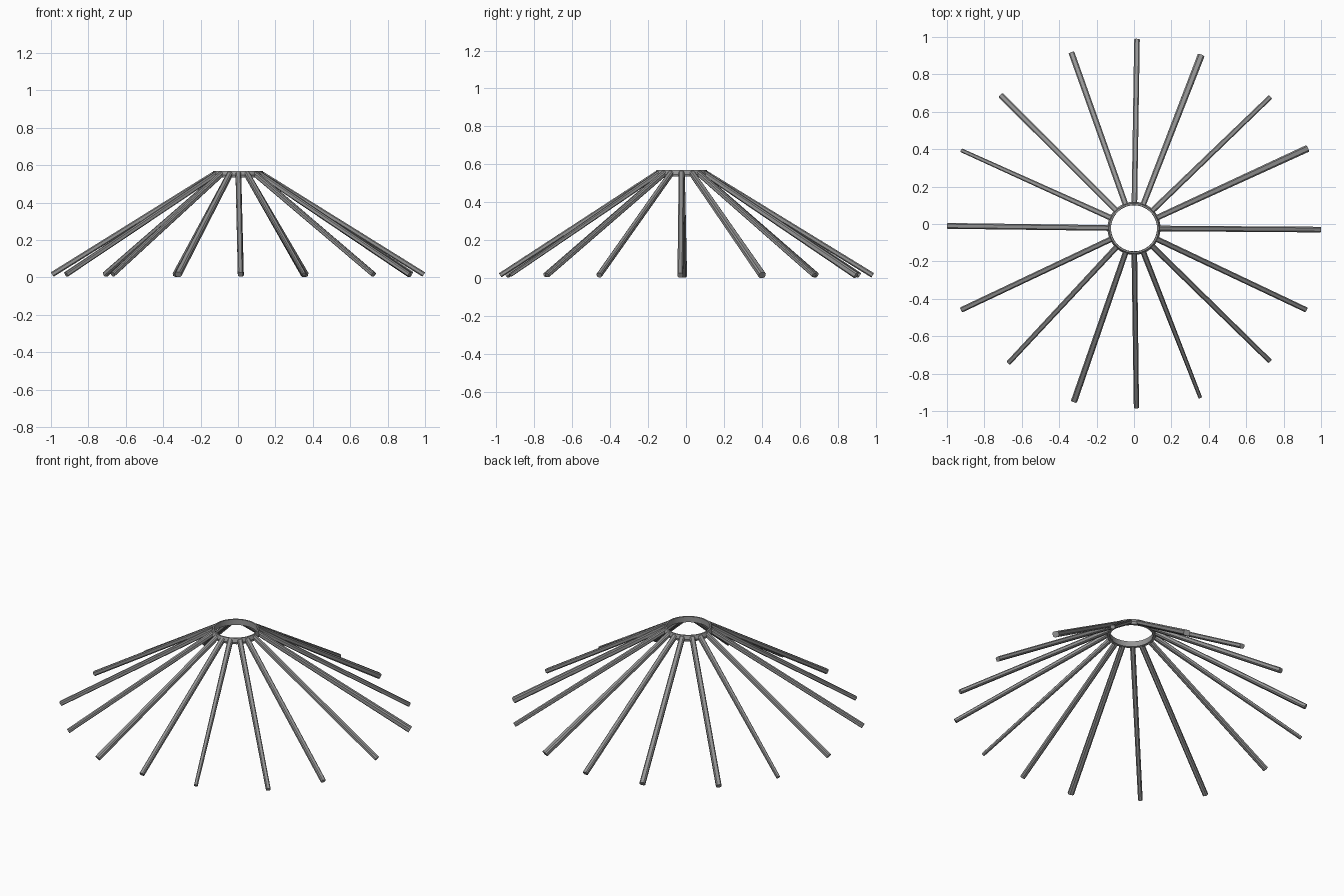
import bpy, bmesh, math
from mathutils import Vector

if "Cube" in bpy.data.objects:
    bpy.data.objects.remove(bpy.data.objects["Cube"])

CENTRE_Y = -0.023   # ring sits slightly off centre
RING_R = 0.13
TOP_Z = 0.57

dark = bpy.data.materials.new("dark_grey")
dark.diffuse_color = (0.3, 0.3, 0.3, 1)
dark.use_nodes = True
dark.node_tree.nodes["Principled BSDF"].inputs["Base Color"].default_value = dark.diffuse_color

def finish(bm, name):
    bmesh.ops.recalc_face_normals(bm, faces=bm.faces)
    me = bpy.data.meshes.new(name)
    bm.to_mesh(me)
    bm.free()
    me.materials.append(dark)
    ob = bpy.data.objects.new(name, me)
    bpy.context.collection.objects.link(ob)
    return ob

# Compression ring at the apex
def ring(name, profile, n=48):
    bm = bmesh.new()
    loops = []
    for i in range(n):
        a = 2 * math.pi * i / n
        loops.append([bm.verts.new((r * math.cos(a), CENTRE_Y + r * math.sin(a), z))
                      for r, z in profile])
    k = len(profile)
    for i in range(n):
        a, b = loops[i], loops[(i + 1) % n]
        for j in range(k):
            bm.faces.new((a[j], b[j], b[(j + 1) % k], a[(j + 1) % k]))
    ob = finish(bm, name)
    bpy.context.view_layer.objects.active = ob
    ob.select_set(True)
    bpy.ops.object.shade_smooth_by_angle(angle=math.radians(30))
    ob.select_set(False)

# Tapered rafter pole with a chamfered, nearly square section
SECTION = [(-.5, -.25), (-.25, -.45), (.25, -.45), (.5, -.25),
           (.5, .25), (.3, .45), (-.3, .45), (-.5, .25)]

def pole(name, start, end, w0, w1):
    d = (end - start).normalized()
    side = d.cross(Vector((0, 0, 1))).normalized()
    up = side.cross(d)
    bm = bmesh.new()
    a, b = [[bm.verts.new(p + side * u * w + up * v * w) for u, v in SECTION]
            for p, w in ((start, w0), (end, w1))]
    n = len(SECTION)
    for i in range(n):
        j = (i + 1) % n
        bm.faces.new((a[i], a[j], b[j], b[i]))
    bm.faces.new(a)
    bm.faces.new(b)
    finish(bm, name)

ring("crown_ring", [(0.123, 0.535), (0.139, 0.535), (0.142, 0.548), (0.133, TOP_Z), (0.124, TOP_Z)])

# Pole tips: x, y, tip width
tips = [
    (0.016, 0.99, .030), (0.36, 0.905, .038), (0.73, 0.68, .026), (0.93, 0.405, .038),
    (1.0, -0.03, .030), (0.923, -0.46, .028), (0.728, -0.735, .026), (0.355, -0.93, .020),
    (0.013, -0.985, .028), (-0.322, -0.952, .034), (-0.673, -0.745, .026), (-0.925, -0.46, .029),
    (-1.0, -0.01, .031), (-0.925, 0.395, .021), (-0.714, 0.69, .031), (-0.335, 0.918, .032)]

for i, (x, y, w) in enumerate(tips):
    out = Vector((x, y - CENTRE_Y, 0)).normalized()
    start = Vector((0, CENTRE_Y, 0.553)) + out * RING_R
    end = Vector((x, y, 0.016)) - out * (w * 0.22)
    pole(f"roof_pole_{i + 1}", start, end, 0.030, w)
